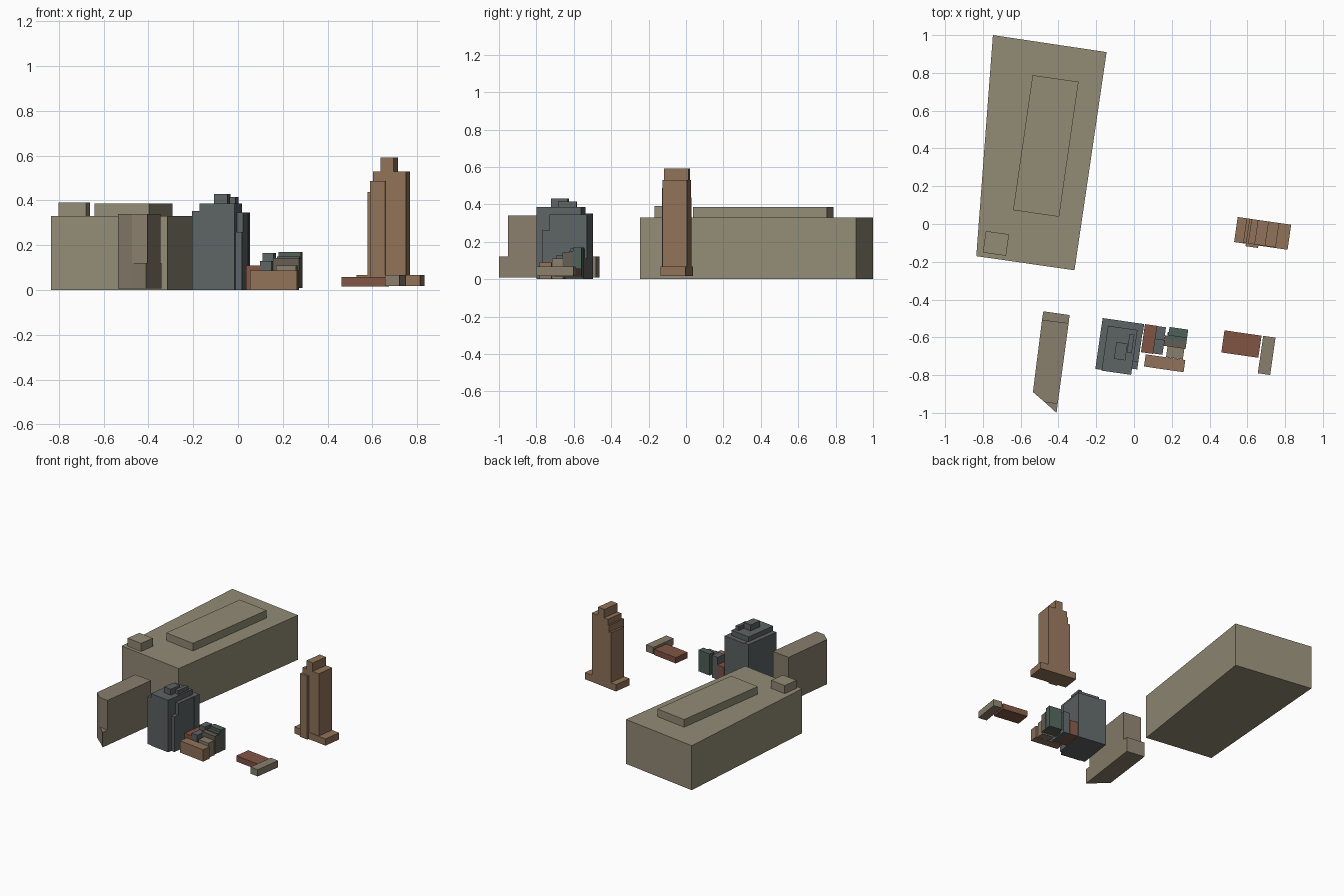
import bpy, bmesh, math

if "Cube" in bpy.data.objects:
    bpy.data.objects.remove(bpy.data.objects["Cube"])

A = math.radians(8.2)                       # street grid is turned clockwise
U = (math.cos(A), -math.sin(A))             # along the street
D = (-math.sin(A), -math.cos(A))            # towards the front


def material(name, rgb):
    m = bpy.data.materials.new(name)
    m.diffuse_color = (*rgb, 1)
    m.use_nodes = True
    m.node_tree.nodes["Principled BSDF"].inputs["Base Color"].default_value = m.diffuse_color
    return m


TAN = material("tan", (0.29, 0.26, 0.18))
STONE = material("stone", (0.25, 0.21, 0.15))
BROWN = material("brown", (0.28, 0.17, 0.10))
RED = material("red", (0.22, 0.09, 0.06))
GREY = material("slate", (0.11, 0.125, 0.125))
GREEN = material("green", (0.08, 0.12, 0.10))
DARK = material("dark_brown", (0.13, 0.11, 0.09))


def prism(name, pts, z0, z1, mat):
    """Extrude a footprint from z0 to z1."""
    bm = bmesh.new()
    face = bm.faces.new([bm.verts.new((x, y, z0)) for x, y in pts])
    top = bmesh.ops.extrude_face_region(bm, geom=[face])["geom"]
    bmesh.ops.translate(bm, vec=(0, 0, z1 - z0),
                        verts=[v for v in top if isinstance(v, bmesh.types.BMVert)])
    bmesh.ops.recalc_face_normals(bm, faces=bm.faces)
    me = bpy.data.meshes.new(name)
    bm.to_mesh(me)
    bm.free()
    me.materials.append(mat)
    ob = bpy.data.objects.new(name, me)
    bpy.context.collection.objects.link(ob)


def block(name, corner, w, d, z0, z1, mat, u=0, v=0):
    """Street-aligned box from its back left corner, moved by u and v."""
    def at(a, b):
        return (corner[0] + U[0] * a + D[0] * b, corner[1] + U[1] * a + D[1] * b)
    prism(name, [at(u, v), at(u + w, v), at(u + w, v + d), at(u, v + d)], z0, z1, mat)


# Large hall with roof blocks
prism("hall", [(-0.747, 1.0), (-0.145, 0.91), (-0.315, -0.245), (-0.835, -0.17)], 0, 0.33, TAN)
block("hall_roof_slab", (-0.537, 0.788), 0.246, 0.722, 0.33, 0.387, TAN)
block("hall_roof_hut", (-0.784, -0.037), 0.124, 0.115, 0.33, 0.39, TAN)

# Tall slab with a slanted front and low ends
prism("slab_block", [(-0.487, -0.507), (-0.346, -0.525), (-0.404, -0.953),
                     (-0.473, -0.943), (-0.535, -0.89)], 0.008, 0.34, STONE)
prism("slab_back_annex", [(-0.48, -0.462), (-0.341, -0.482), (-0.346, -0.525),
                          (-0.487, -0.507)], 0.008, 0.12, STONE)
prism("slab_front_annex", [(-0.473, -0.943), (-0.404, -0.953), (-0.41, -1.0)],
      0.008, 0.12, STONE)

# Slate office block, stepped
C = (-0.166, -0.498)
block("office_left_wing", C, 0.04, 0.272, 0, 0.352, GREY)
block("office_back_wing", C, 0.222, 0.05, 0, 0.347, GREY)
block("office_main", C, 0.158, 0.24, 0, 0.386, GREY, 0.034, 0.036)
block("office_right_wing", C, 0.04, 0.203, 0, 0.347, GREY, 0.18)
block("office_right_porch", C, 0.038, 0.04, 0, 0.26, GREY, 0.182, 0.203)
block("office_roof_tower", C, 0.06, 0.09, 0.386, 0.43, GREY, 0.09, 0.115)
block("office_roof_hut", C, 0.026, 0.1, 0.38, 0.415, GREY, 0.153, 0.063)

# Cluster of small buildings
block("red_house", (0.058, -0.53), 0.064, 0.15, 0, 0.11, RED)
block("grey_house_back", (0.12, -0.54), 0.05, 0.07, 0, 0.165, GREY)
block("grey_house_front", (0.11, -0.608), 0.052, 0.078, 0, 0.13, GREY)
block("green_house", (0.188, -0.545), 0.1, 0.045, 0.01, 0.17, GREEN)
block("green_house_porch", (0.182, -0.552), 0.102, 0.04, 0.01, 0.15, GREEN, 0, 0.02)
block("dark_house", (0.164, -0.59), 0.118, 0.055, 0.01, 0.143, DARK)
block("light_house", (0.178, -0.645), 0.09, 0.06, 0, 0.11, STONE)
block("brown_house", (0.062, -0.69), 0.212, 0.065, 0, 0.088, BROWN)

# Low pair on the right
block("red_shed", (0.479, -0.563), 0.198, 0.118, 0.015, 0.058, RED)
block("light_shed", (0.684, -0.592), 0.066, 0.2, 0.018, 0.068, STONE)

# Stepped brown tower
T = (0.549, 0.037)
block("tower_base", T, 0.286, 0.134, 0.018, 0.068, BROWN)
for i, (u0, u1, z) in enumerate([(0.048, 0.222, 0.437), (0.063, 0.222, 0.487),
                                 (0.074, 0.222, 0.53), (0.108, 0.166, 0.592)]):
    block(f"tower_step_{i + 1}", T, u1 - u0, 0.131, 0.068, z, BROWN, u0)
block("tower_front_bay", T, 0.067, 0.03, 0.018, 0.487, BROWN, 0.063, 0.117)
